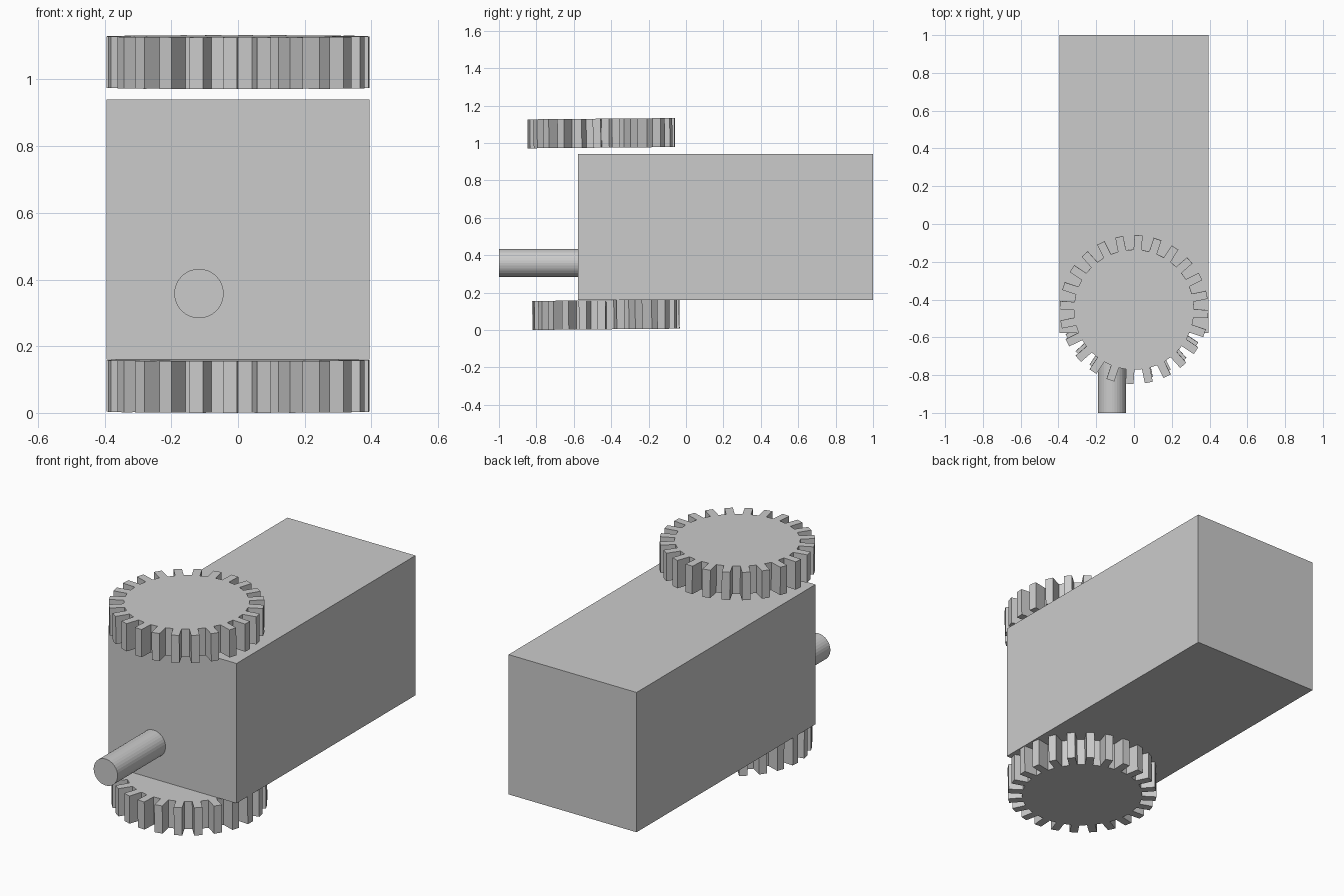
import bpy, bmesh
from math import cos, sin, radians, pi

if "Cube" in bpy.data.objects:
    bpy.data.objects.remove(bpy.data.objects["Cube"])

TEETH = 24


def make_object(name, bm):
    bmesh.ops.recalc_face_normals(bm, faces=bm.faces)
    mesh = bpy.data.meshes.new(name)
    bm.to_mesh(mesh)
    bm.free()
    obj = bpy.data.objects.new(name, mesh)
    bpy.context.collection.objects.link(obj)
    return obj


def gear(name, location, tip=0.394, root=0.318, thickness=0.155):
    bm = bmesh.new()
    verts = []
    for i in range(TEETH):
        mid = radians(-93.5 + i * 360 / TEETH)
        # root, tip, tip, root corners of one tooth
        for r, a in ((root, -3.9), (tip, -3.1), (tip, 3.1), (root, 3.9)):
            t = mid + radians(a)
            verts.append(bm.verts.new((r * cos(t), r * sin(t), -thickness / 2)))
    face = bm.faces.new(verts)
    top = bmesh.ops.extrude_face_region(bm, geom=[face])["geom"]
    bmesh.ops.translate(bm, vec=(0, 0, thickness),
                        verts=[g for g in top if isinstance(g, bmesh.types.BMVert)])
    obj = make_object(name, bm)
    obj.location = location
    obj.rotation_euler.x = radians(0.5)  # gears lean very slightly
    return obj


# Motor housing
bpy.ops.mesh.primitive_cube_add(size=1, location=(0, 0.2115, 0.55))
housing = bpy.context.object
housing.name = "housing"
housing.scale = (0.79, 1.577, 0.78)

# Drive shaft on the front
bpy.ops.mesh.primitive_cylinder_add(vertices=32, radius=0.074, depth=0.425,
                                    location=(-0.117, -0.7875, 0.358),
                                    rotation=(pi / 2, 0, 0))
bpy.context.object.name = "shaft"

# Gears under and over the housing
gear("lower_gear", (0, -0.428, 0.081))
gear("upper_gear", (0, -0.453, 1.052))
